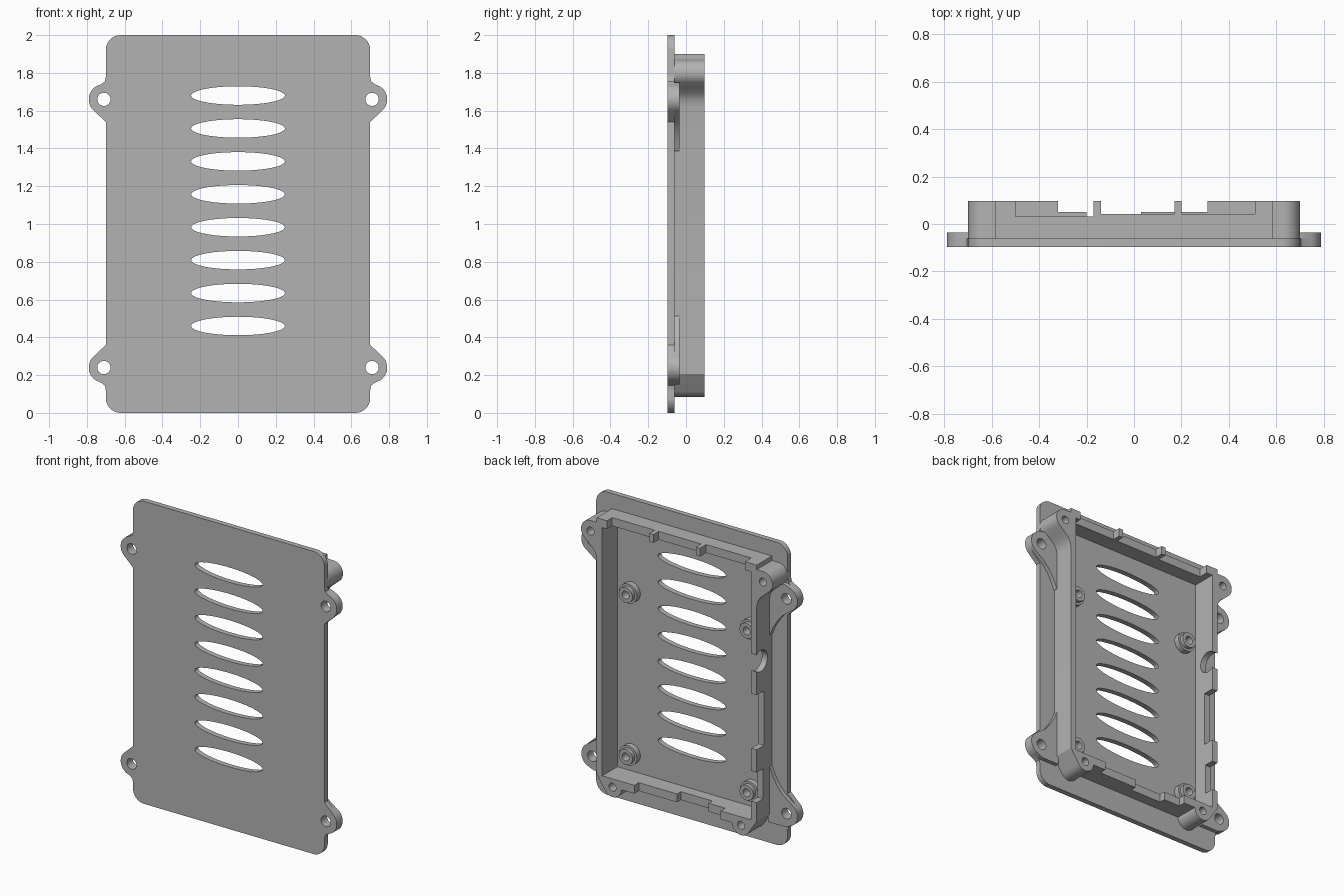
import bpy, bmesh, math
from mathutils import Matrix

old = bpy.data.objects.get("Cube")
if old:
    bpy.data.objects.remove(old)

GREY = (0.45, 0.45, 0.45, 1)
mat = bpy.data.materials.new("grey_plastic")
mat.use_nodes = True
mat.diffuse_color = GREY
mat.node_tree.nodes["Principled BSDF"].inputs["Base Color"].default_value = GREY

# Depth levels from the front face to the back rim
FRONT, FLOOR, PAD, RIM = -0.097, -0.062, -0.035, 0.097


def arc(cx, cz, rx, start=0, end=360, rz=None, n=40):
    """Points along an arc; a full turn omits the repeated end point."""
    full = abs(end - start) == 360
    steps = n if full else n // 2
    angles = [math.radians(start + (end - start) * i / steps) for i in range(steps + (not full))]
    return [(cx + rx * math.cos(a), cz + (rz or rx) * math.sin(a)) for a in angles]


def rect(x0, x1, z0, z1):
    return [(x0, z0), (x1, z0), (x1, z1), (x0, z1)]


def flip(points):
    return [(-x, z) for x, z in reversed(points)]


def finish(bm, name):
    bmesh.ops.recalc_face_normals(bm, faces=bm.faces)
    mesh = bpy.data.meshes.new(name)
    bm.to_mesh(mesh)
    bm.free()
    mesh.materials.append(mat)
    obj = bpy.data.objects.new(name, mesh)
    bpy.context.collection.objects.link(obj)
    return obj


def prism(name, points, y0, y1):
    """Extrude an x-z outline from y0 to y1."""
    bm = bmesh.new()
    face = bm.faces.new([bm.verts.new((x, y0, z)) for x, z in points])
    moved = bmesh.ops.extrude_face_region(bm, geom=[face])["geom"]
    bmesh.ops.translate(bm, vec=(0, y1 - y0, 0),
                        verts=[v for v in moved if isinstance(v, bmesh.types.BMVert)])
    return finish(bm, name)


def side_cylinder(name, x, y, z, radius, length):
    bm = bmesh.new()
    bmesh.ops.create_cone(bm, cap_ends=True, segments=40, radius1=radius, radius2=radius, depth=length,
                          matrix=Matrix.Translation((x, y, z)) @ Matrix.Rotation(math.pi / 2, 4, 'Y'))
    return finish(bm, name)


def cut(obj, cutters):
    """Subtract the cutters, bake the result and remove them."""
    for c in cutters:
        c.hide_render = True
        m = obj.modifiers.new("cut", 'BOOLEAN')
        m.operation, m.solver, m.object = 'DIFFERENCE', 'EXACT', c
    bpy.context.view_layer.update()
    result = bpy.data.meshes.new_from_object(obj.evaluated_get(bpy.context.evaluated_depsgraph_get()))
    obj.modifiers.clear()
    obj.data = result
    for c in cutters:
        bpy.data.objects.remove(c)
    return obj


parts = []

# Base plate with rounded corners and vent slots
corner = 0.08
right_edge = arc(0.7 - corner, corner, corner, -90, 0) + arc(0.7 - corner, 2 - corner, corner, 0, 90)
plate = prism("base_plate", right_edge + flip(right_edge), FRONT, FLOOR)
slots = [prism("slot", arc(0, 0.46 + i * 0.1743, 0.248, rz=0.049, n=64), -0.2, 0) for i in range(8)]
ear_holes = [prism("hole", arc(sx * 0.71, z, 0.035), -0.2, 0) for sx in (-1, 1) for z in (0.24, 1.66)]
parts.append(cut(plate, slots + ear_holes))

# Screw ears: the outer tab, and the web that ties it to the tray wall
for level, z, up in (("upper", 1.66, 1), ("lower", 0.24, -1)):
    for side, sx in (("left", 1), ("right", -1)):
        def place(points):
            return [(sx * x, z + up * d) for x, d in points]

        tip = arc(0.71, 0, 0.08, -45, 60)
        tab = [(0.66, -0.12), (0.70, -0.12)] + tip + [(0.725, 0.08), (0.705, 0.095), (0.70, 0.12), (0.66, 0.12)]
        web = [(0.575, -0.28), (0.59, -0.27), (0.61, -0.22), (0.64, -0.17), (0.68, -0.12)] + tip
        web += [(0.725, 0.08), (0.70, 0.09), (0.575, 0.09)]
        for kind, outline, y0, y1 in (("ear", tab, FRONT, FLOOR), ("ear_web", web, FLOOR, PAD)):
            obj = prism(f"{level}_{side}_{kind}", place(outline), y0, y1)
            parts.append(cut(obj, [prism("hole", place(arc(0.71, 0, 0.035)), -0.2, 0.2)]))

# Tray wall outline, with corner screw posts
half = [(0, 0.15), (0.405, 0.15)] + arc(0.47, 0.15, 0.065, 180, 325) + [(0.585, 0.205)]
half += [(0.585, 1.62), (0.592, 1.66), (0.61, 1.69), (0.645, 1.72)]
half += arc(0.63, 1.80, 0.07, -45, 90) + [(0.585, 1.87), (0.585, 1.90)]
wall = prism("tray_wall", half + flip(half)[:-1], FLOOR, RIM)
cutters = [prism("inside", rect(-0.545, 0.545, 0.205, 1.845), -0.2, 0.2)]
# Post screw holes
for x, z in ((0.63, 1.80), (0.47, 0.15)):
    for sx in (-1, 1):
        cutters.append(prism("post_hole", arc(sx * x, z, 0.026), -0.02, 0.2))
# Port openings on the top wall
for x0, x1, y in ((-0.50, -0.17, 0.032), (-0.14, 0.17, 0.042), (0.20, 0.51, 0.042)):
    cutters.append(prism("port", rect(x0, x1, 1.80, 2.0), y, 0.2))
# Stepped card opening on the bottom wall
cutters.append(prism("card_step", rect(-0.32, 0.31, 0.1, 0.24), 0.05, 0.2))
cutters.append(prism("card_slot", rect(-0.20, 0.03, 0.1, 0.24), 0.01, 0.2))
# Port openings on the right wall
for z0, z1, y in ((0.68, 1.04, 0.02), (0.33, 0.53, 0.03)):
    cutters.append(prism("port", rect(-0.65, -0.5, z0, z1), y, 0.2))
cutters.append(side_cylinder("jack", -0.57, 0.055, 1.25, 0.07, 0.15))
parts.append(cut(wall, cutters))

# Board standoffs: wide foot and narrower collar with a screw hole
for sx in (-1, 1):
    for z in (0.32, 1.39):
        for kind, r, y0, y1 in (("foot", 0.065, FLOOR, -0.025), ("collar", 0.05, -0.025, 0.0)):
            obj = prism("standoff_" + kind, arc(sx * 0.442, z, r), y0, y1)
            parts.append(cut(obj, [prism("hole", arc(sx * 0.442, z, 0.026), -0.055, 0.2)]))

# Smooth round surfaces, keep edges crisp
bpy.ops.object.select_all(action='DESELECT')
for obj in parts:
    obj.select_set(True)
bpy.context.view_layer.objects.active = parts[0]
bpy.ops.object.shade_smooth_by_angle(angle=math.radians(30))
